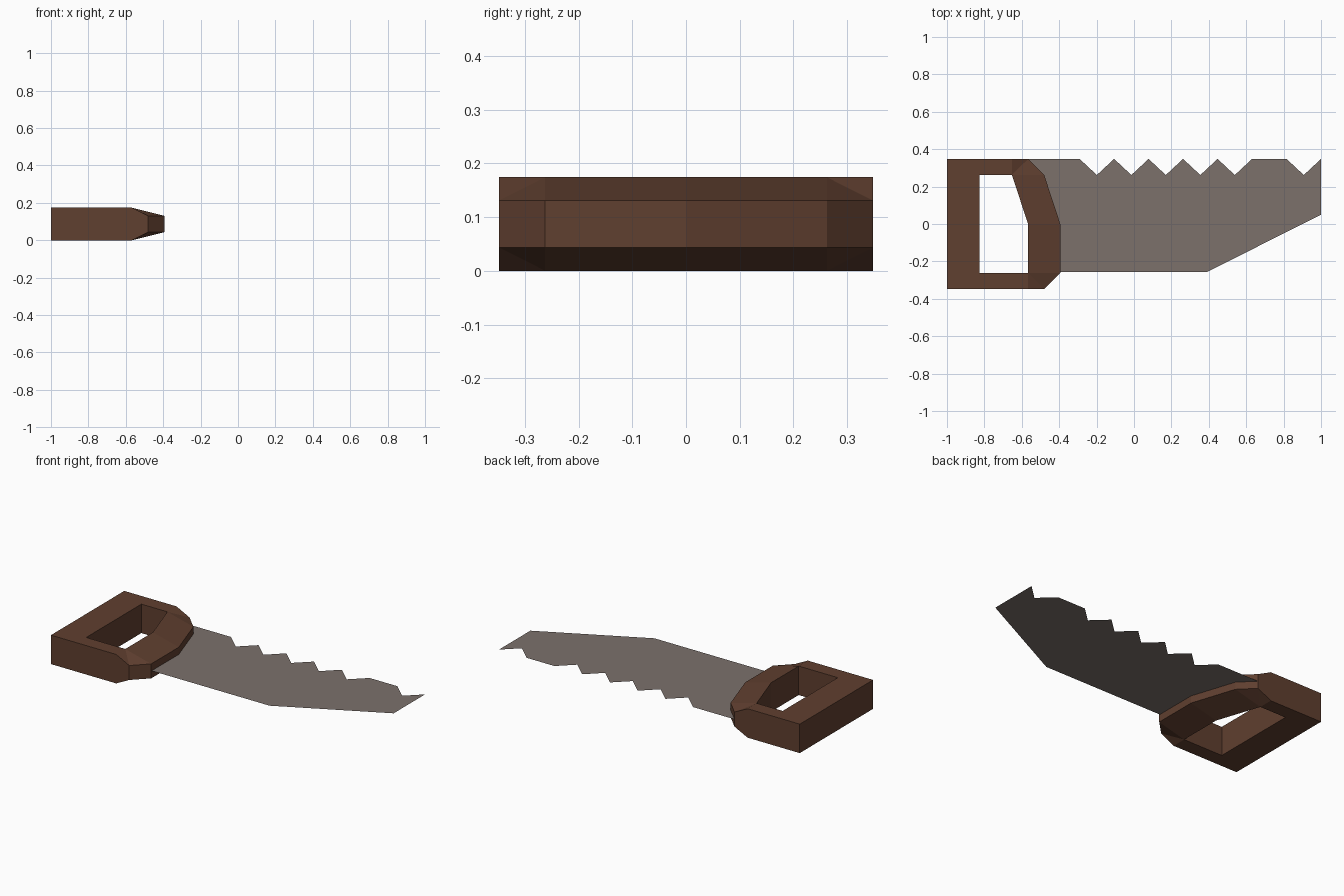
import bpy, bmesh

if "Cube" in bpy.data.objects:
    bpy.data.objects.remove(bpy.data.objects["Cube"])

H = 0.174            # handle thickness
MID = H / 2          # blade height


def material(name, rgb):
    m = bpy.data.materials.new(name)
    m.diffuse_color = (*rgb, 1)
    m.use_nodes = True
    m.node_tree.nodes["Principled BSDF"].inputs["Base Color"].default_value = m.diffuse_color
    return m


def finish(name, bm, mat):
    mesh = bpy.data.meshes.new(name)
    bm.to_mesh(mesh)
    bm.free()
    mesh.materials.append(mat)
    obj = bpy.data.objects.new(name, mesh)
    bpy.context.collection.objects.link(obj)


wood = material("brown wood", (0.117, 0.050, 0.029))
steel = material("grey steel", (0.20, 0.165, 0.148))

# Handle: closed D-shaped grip; the front rim is tapered to half thickness
outer = [(-1, .348, 0), (-.653, .348, 0), (-.566, .348, 1), (-.48, .262, 1),
         (-.394, 0, 1), (-.394, -.262, 1), (-.48, -.348, 1),
         (-.566, -.348, 0), (-1, -.348, 0)]
inner = [(-.826, .262), (-.653, .262), (-.566, 0), (-.566, -.262), (-.826, -.262)]
# each cap patch: outer indices, then inner indices
patches = [((0, 1), (1, 0)), ((1, 2, 3), (1,)), ((3, 4), (2, 1)),
           ((4, 5), (3, 2)), ((5, 6, 7), (3,)), ((7, 8), (4, 3)), ((8, 0), (0, 4))]

bm = bmesh.new()
rings = []
for top in (0, 1):
    o = [bm.verts.new((x, y, H * ((0.75 if top else 0.25) if low else top)))
         for x, y, low in outer]
    i = [bm.verts.new((x, y, H * top)) for x, y in inner]
    rings.append((o, i))
    for po, pi in patches:
        bm.faces.new([o[k] for k in po] + [i[k] for k in pi])
# outer and inner walls
for part in (0, 1):
    a, b = rings[0][part], rings[1][part]
    for k in range(len(a)):
        n = (k + 1) % len(a)
        bm.faces.new((a[k], a[n], b[n], b[k]))
bmesh.ops.recalc_face_normals(bm, faces=bm.faces)
bmesh.ops.triangulate(bm, faces=[f for f in bm.faces if len(f.verts) > 4 or
                                 max(abs((v.co - f.verts[0].co).dot(f.normal)) for v in f.verts) > 1e-4])
finish("handle", bm, wood)

# Blade: thin sheet with a sawtooth edge and a slanted nose
pitch = 0.1844
profile = [(-.575, .347), (-.49, .262), (-.404, 0), (-.404, -.257), (.39, -.257), (1, .05)]
for k in range(8):
    tip = 1 - k * pitch
    profile += [(tip, .348), (tip - pitch / 2, .262)]
profile.append((1 - 8 * pitch, .348))
bm = bmesh.new()
bm.faces.new([bm.verts.new((x, y, MID)) for x, y in profile])
bmesh.ops.triangulate(bm, faces=bm.faces)
finish("blade", bm, steel)
